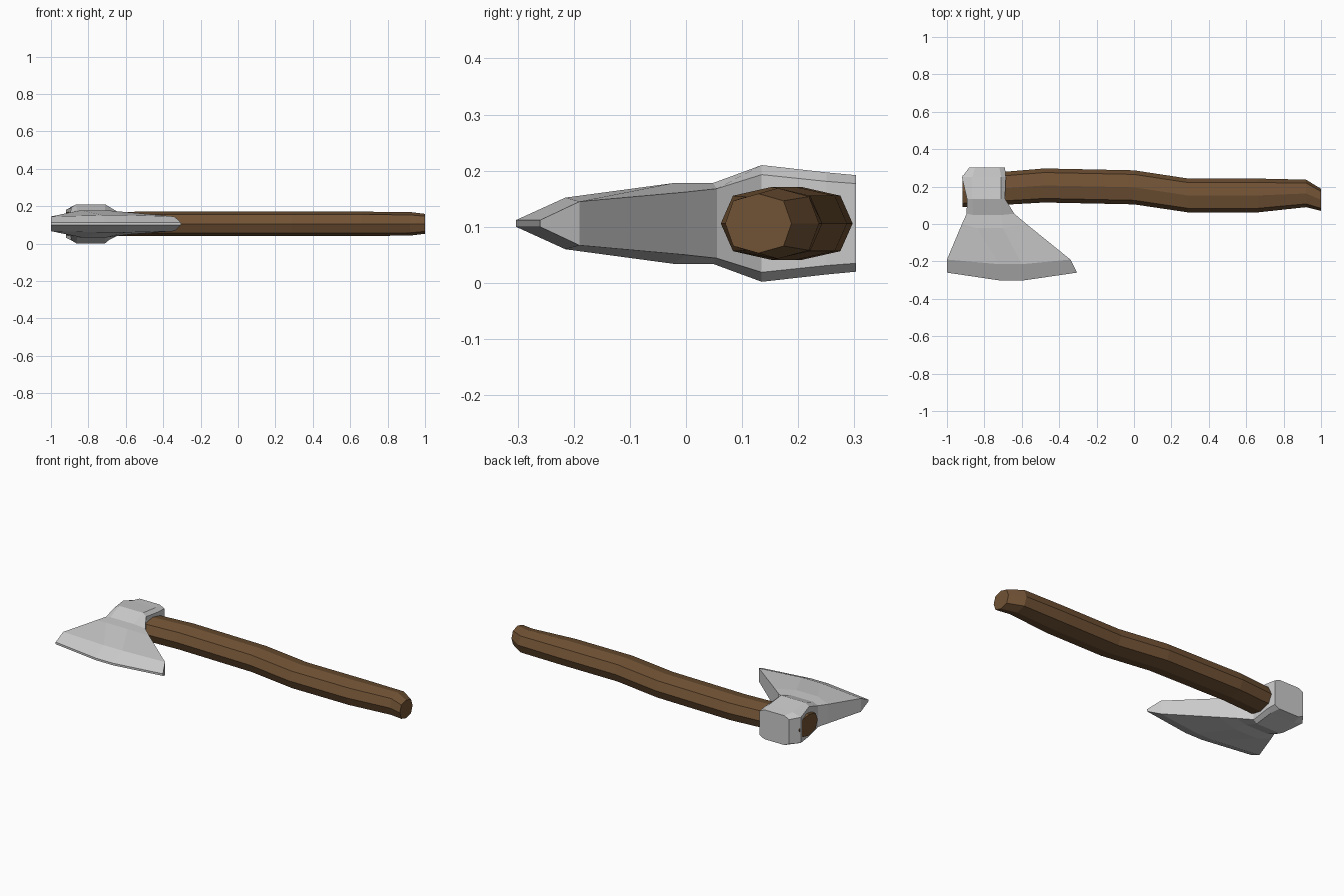
import bpy, bmesh

MID = 0.106  # height of the symmetry plane


def material(name, rgb):
    m = bpy.data.materials.new(name)
    m.use_nodes = True
    m.diffuse_color = (*rgb, 1)
    m.node_tree.nodes["Principled BSDF"].inputs["Base Color"].default_value = (*rgb, 1)
    return m


def loft(name, rings, mat):
    """Skin a list of equal-length closed rings and cap both ends."""
    bm = bmesh.new()
    loops = [[bm.verts.new(p) for p in ring] for ring in rings]
    n = len(loops[0])
    for a, b in zip(loops, loops[1:]):
        for i in range(n):
            j = (i + 1) % n
            bm.faces.new((a[i], a[j], b[j], b[i]))
    bm.faces.new(loops[0])
    bm.faces.new(loops[-1])
    bmesh.ops.recalc_face_normals(bm, faces=bm.faces)
    mesh = bpy.data.meshes.new(name)
    bm.to_mesh(mesh)
    bm.free()
    mesh.materials.append(mat)
    obj = bpy.data.objects.new(name, mesh)
    bpy.context.collection.objects.link(obj)
    return obj


def handle_ring(x, low, high, half):
    """Eight-sided section with ridges at top, bottom, front and back."""
    c, r, k = (low + high) / 2, (high - low) / 2, 0.76
    unit = [(1, 0), (k, k), (0, 1), (-k, k), (-1, 0), (-k, -k), (0, -1), (k, -k)]
    return [(x, c + u * r, MID + v * half) for u, v in unit]


def head_ring(y_side, y_mid, x0, xa, xb, x1, h_side, h_mid):
    """Section with low outer sides and a raised middle, mirrored in height."""
    top = [(x0, y_side, h_side), (xa, y_mid, h_mid), (xb, y_mid, h_mid), (x1, y_side, h_side)]
    ring = top + [(x, y, -h) for x, y, h in reversed(top)]
    return [(x, y, MID + h) for x, y, h in ring]


if "Cube" in bpy.data.objects:
    bpy.data.objects.remove(bpy.data.objects["Cube"])

wood = material("brown wood", (0.165, 0.085, 0.035))
steel = material("grey steel", (0.6, 0.6, 0.6))

# Gently curved wooden handle: x, front edge, back edge, half height
handle = [(-0.917, 0.09, 0.26, 0.062), (-0.48, 0.115, 0.297, 0.065),
          (0, 0.105, 0.287, 0.065), (0.29, 0.062, 0.243, 0.065),
          (0.66, 0.062, 0.243, 0.065), (0.92, 0.09, 0.237, 0.063),
          (1, 0.07, 0.188, 0.053)]
loft("handle", [handle_ring(*s) for s in handle], wood)

# Axe head from the poll, through the neck, to the cutting edge
head = [(0.303, 0.303, -0.88, -0.85, -0.72, -0.69, 0.071, 0.086),
        (0.25, 0.25, -0.92, -0.865, -0.71, -0.685, 0.075, 0.091),
        (0.135, 0.135, -0.893, -0.865, -0.71, -0.69, 0.087, 0.104),
        (0.055, 0.048, -0.895, -0.86, -0.71, -0.64, 0.062, 0.072),
        (0, -0.022, -0.92, -0.84, -0.7, -0.575, 0.056, 0.072),
        (-0.19, -0.215, -1, -0.72, -0.6, -0.34, 0.039, 0.046),
        (-0.26, -0.303, -1, -0.71, -0.6, -0.305, 0.006, 0.006)]
loft("axe_head", [head_ring(*s) for s in head], steel)
